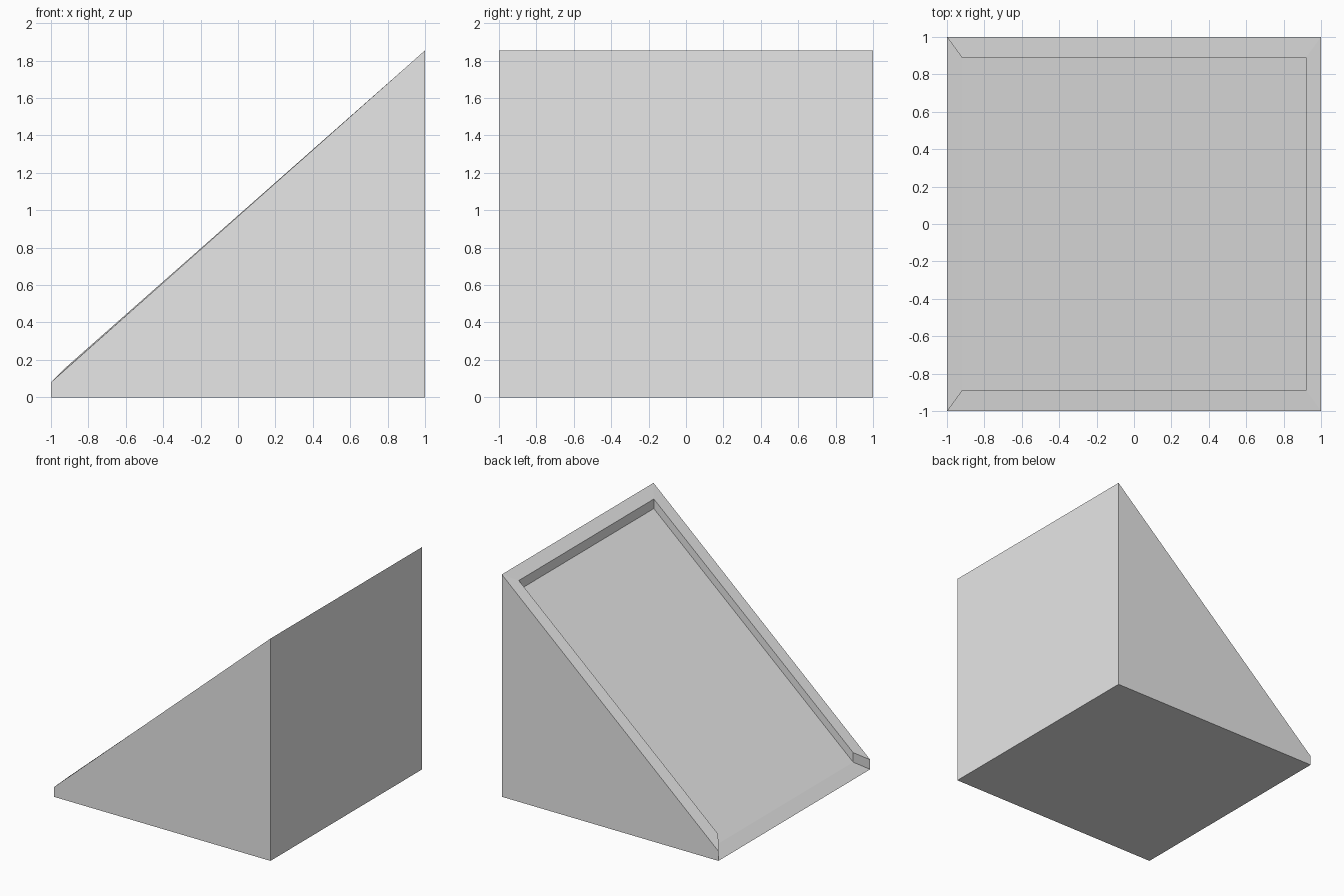
import bpy
import bmesh

cube = bpy.data.objects.get("Cube")
if cube:
    bpy.data.objects.remove(cube, do_unlink=True)

# Overall sizes
LOW, HIGH = 0.08, 1.855      # rim height at the low and high ends
END, SIDE = 0.92, 0.89       # recess half length and half width
DEPTH = 0.08                 # recess depth

grey = bpy.data.materials.new("light grey")
grey.use_nodes = True
colour = (0.8, 0.8, 0.8, 1)
grey.diffuse_color = colour
grey.node_tree.nodes["Principled BSDF"].inputs["Base Color"].default_value = colour

bm = bmesh.new()


def pair(x, y, z):
    """Two mirrored vertices: front, then back."""
    return [bm.verts.new((x, s * y, z)) for s in (-1, 1)]


# Outer wedge corners
low_base = pair(-1, 1, 0)
high_base = pair(1, 1, 0)
low_rim = pair(-1, 1, LOW)
high_rim = pair(1, 1, HIGH)

# Recess corners
low_edge = pair(-END, SIDE, 2 * LOW)
high_edge = pair(END, SIDE, HIGH - 0.071)
low_floor = pair(-END, SIDE, 2 * LOW - DEPTH)
high_floor = pair(END, SIDE, HIGH - 0.071 - DEPTH)

# Faces that repeat on the front and back sides
for i in (0, 1):
    for loop in (
        (low_base, high_base, high_rim, low_rim),       # triangular side
        (low_rim, high_rim, high_edge, low_edge),       # side rim
        (low_edge, high_edge, high_floor, low_floor),   # recess wall
        (low_rim, low_edge, low_floor, low_base),       # flared mouth
    ):
        bm.faces.new([p[i] for p in loop])

# Faces that span from front to back
for a, b in (
    (low_base, high_base),      # underside
    (high_base, high_rim),      # tall end
    (high_rim, high_edge),      # upper rim
    (high_edge, high_floor),    # recess end wall
    (high_floor, low_floor),    # sloping floor
    (low_floor, low_base),      # lip at the low end
):
    bm.faces.new((a[0], b[0], b[1], a[1]))

bmesh.ops.recalc_face_normals(bm, faces=bm.faces)
mesh = bpy.data.meshes.new("ramp")
bm.to_mesh(mesh)
bm.free()
mesh.materials.append(grey)
ramp = bpy.data.objects.new("ramp", mesh)
bpy.context.collection.objects.link(ramp)
